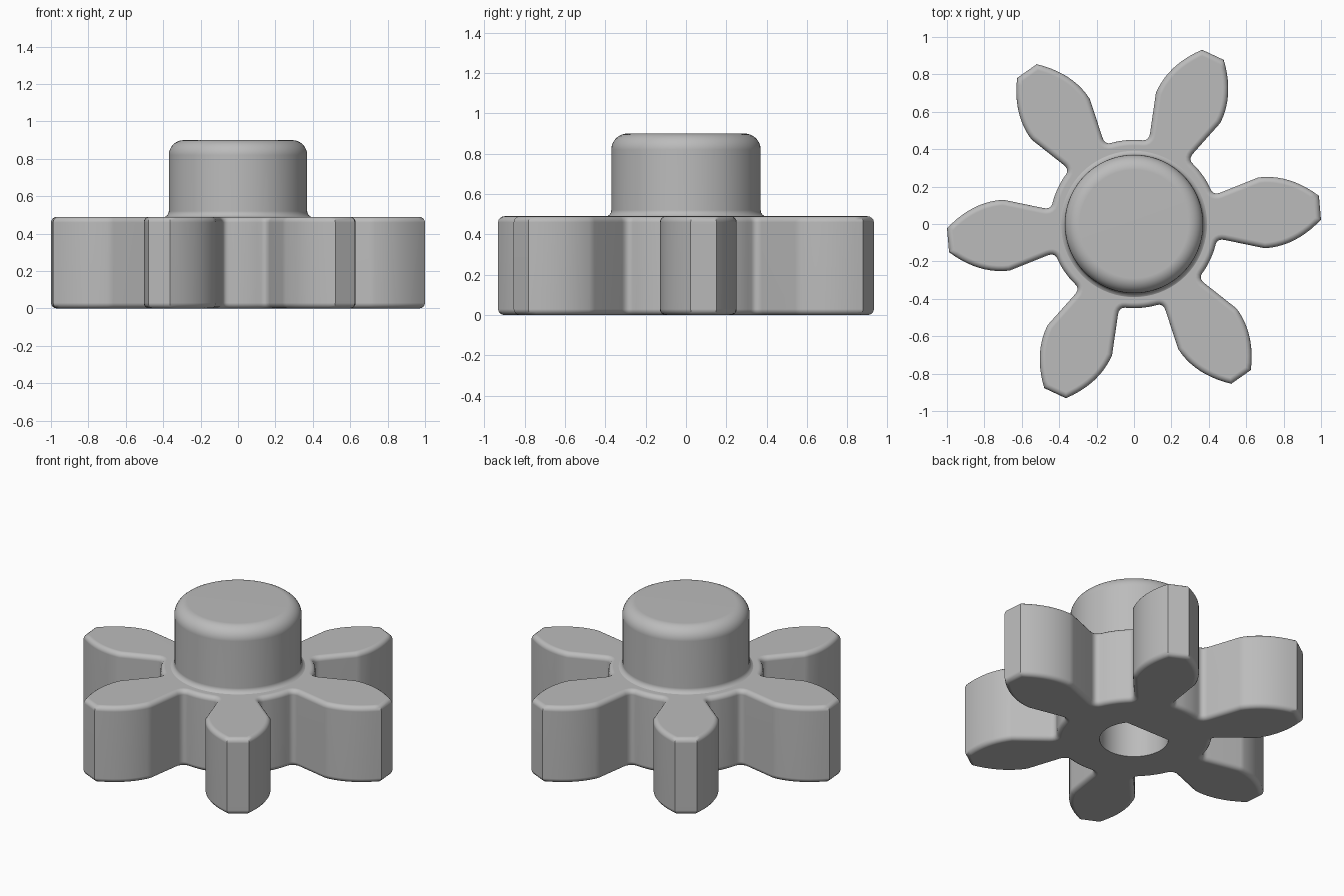
import bpy, bmesh
from math import radians, cos, sin, pi
from mathutils import Vector, Matrix

cube = bpy.data.objects.get("Cube")
if cube:
    bpy.data.objects.remove(cube)

TEETH = 6
TOOTH_TURN = radians(5)
CORE_R, BODY_H, EDGE_R = 0.45, 0.49, 0.03
HUB_R, HUB_TOP = 0.37, 0.9
BORE_R, BORE_FLAT, BORE_TOP = 0.2, 0.123, 0.72

grey = bpy.data.materials.new("grey plastic")
grey.use_nodes = True
colour = (0.5, 0.5, 0.5, 1)
grey.diffuse_color = colour
grey.node_tree.nodes["Principled BSDF"].inputs["Base Color"].default_value = colour


def make_object(name, bm):
    bmesh.ops.recalc_face_normals(bm, faces=bm.faces)
    mesh = bpy.data.meshes.new(name)
    bm.to_mesh(mesh)
    bm.free()
    mesh.materials.append(grey)
    obj = bpy.data.objects.new(name, mesh)
    bpy.context.collection.objects.link(obj)
    return obj


def curve(a, b, c, steps):
    """Quadratic curve from a to c, pulled towards b."""
    a, b, c = Vector(a), Vector(b), Vector(c)
    ts = [i / steps for i in range(steps + 1)]
    return [a * (1 - t) ** 2 + b * 2 * t * (1 - t) + c * t * t for t in ts]


def polar(r, angle):
    return Vector((r * cos(angle), r * sin(angle)))


def extrude_outline(points, z0, z1):
    bm = bmesh.new()
    face = bm.faces.new([bm.verts.new((p[0], p[1], z0)) for p in points])
    ext = bmesh.ops.extrude_face_region(bm, geom=[face])
    top = [v for v in ext["geom"] if isinstance(v, bmesh.types.BMVert)]
    bmesh.ops.translate(bm, verts=top, vec=(0, 0, z1 - z0))
    return bm


# Toothed body: one flank, mirrored for the whole tooth, then turned round
flank = [polar(CORE_R, radians(a)) for a in (28, 25, 22)]
flank += curve(polar(CORE_R, radians(19)), (0.437, 0.116), (0.475, 0.127), 5)
flank += curve((0.685, 0.19), (0.85, 0.195), (0.998, 0.064), 10)
tooth = [Vector((p.x, -p.y)) for p in flank] + flank[::-1]
outline = []
for i in range(TEETH):
    turn = Matrix.Rotation(TOOTH_TURN + i * 2 * pi / TEETH, 2)
    outline += [turn @ p for p in tooth]
bm = extrude_outline(outline, 0, BODY_H)
rims = [e for e in bm.edges if abs(e.verts[0].co.z - e.verts[1].co.z) < 1e-5]
bmesh.ops.bevel(bm, geom=rims, offset=EDGE_R, segments=4, profile=0.5,
                affect='EDGES', clamp_overlap=False)
body = make_object("toothed_wheel", bm)

# Hub: turned profile with a flared foot and a rounded top
profile = [Vector((0, 0.3)), Vector((0.402, 0.3))]
profile += [Vector((HUB_R + 0.032 * (1 - sin(t)), 0.52 - 0.032 * cos(t)))
            for t in [i * pi / 8 for i in range(5)]]
profile += [Vector((HUB_R - 0.08 * (1 - cos(t)), HUB_TOP - 0.08 * (1 - sin(t))))
            for t in [i * pi / 16 for i in range(9)]]
profile.append(Vector((0, HUB_TOP)))
bm = bmesh.new()
verts = [bm.verts.new((p.x, 0, p.y)) for p in profile]
edges = [bm.edges.new(pair) for pair in zip(verts, verts[1:])]
bmesh.ops.spin(bm, geom=verts + edges, cent=(0, 0, 0), axis=(0, 0, 1),
               angle=2 * pi, steps=72, use_duplicate=False)
bmesh.ops.remove_doubles(bm, verts=bm.verts, dist=1e-4)
hub = make_object("hub", bm)

# Blind D-shaped shaft bore, flat towards the back
bore_outline = []
for i in range(64):
    p = polar(BORE_R, i * 2 * pi / 64)
    if p.y < BORE_FLAT:
        bore_outline.append(p)
half = (BORE_R ** 2 - BORE_FLAT ** 2) ** 0.5
split = next(i for i, p in enumerate(bore_outline) if p.x < 0)
bore_outline[split:split] = [Vector((half, BORE_FLAT)), Vector((-half, BORE_FLAT))]
bore = make_object("shaft_bore_cutter", extrude_outline(bore_outline, -0.1, BORE_TOP))
bore.hide_render = True

# Join the hub, cut the bore, and smooth
bpy.context.view_layer.objects.active = body
for other, operation in ((hub, 'UNION'), (bore, 'DIFFERENCE')):
    mod = body.modifiers.new(operation.title(), 'BOOLEAN')
    mod.object, mod.operation, mod.solver = other, operation, 'EXACT'
    bpy.ops.object.modifier_apply(modifier=mod.name)
    bpy.data.objects.remove(other)
bpy.ops.object.select_all(action='DESELECT')
body.select_set(True)
bpy.ops.object.shade_smooth_by_angle(angle=radians(32))
normals = body.modifiers.new("Flat caps", 'WEIGHTED_NORMAL')
normals.keep_sharp = True
